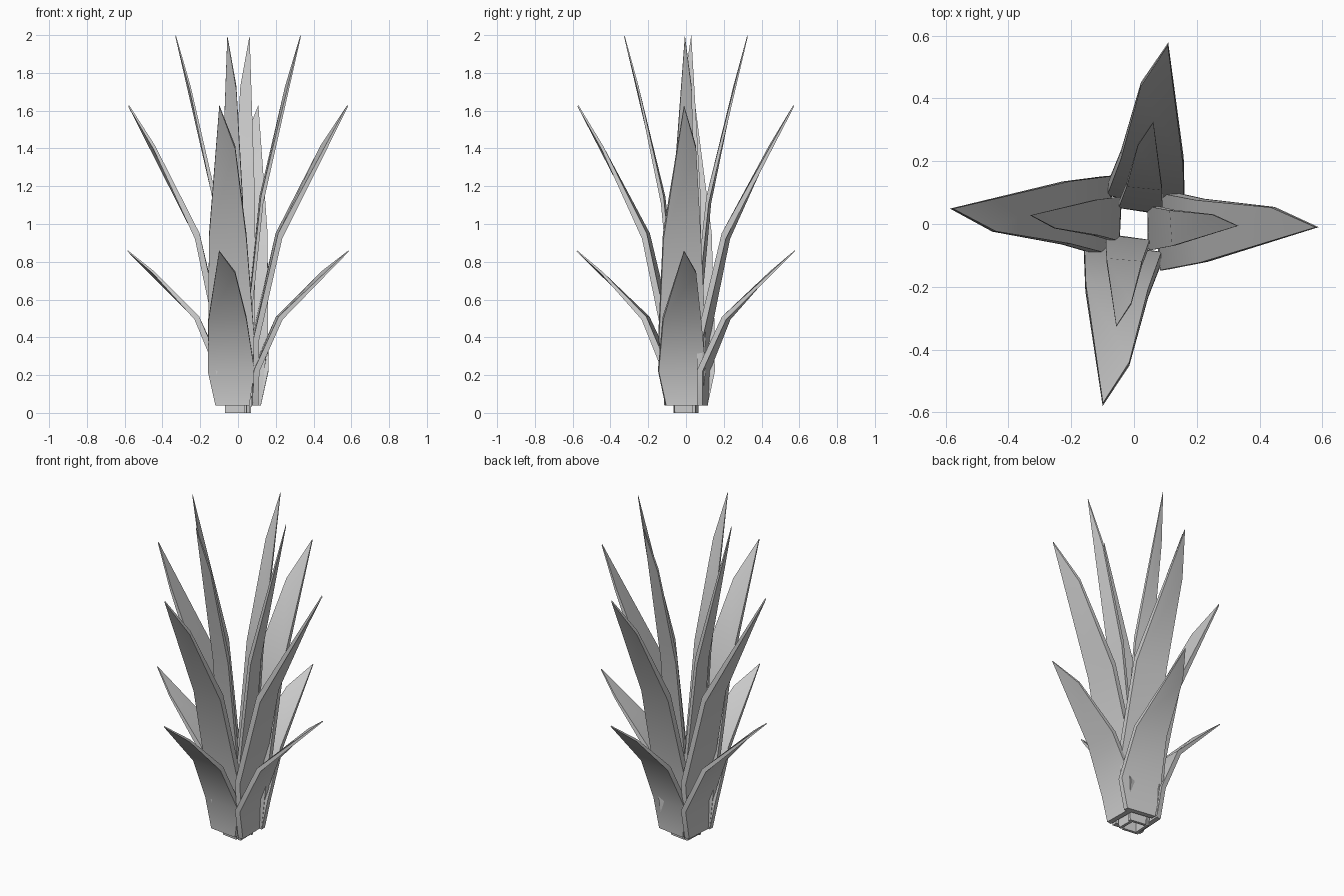
import bpy, bmesh, math

if "Cube" in bpy.data.objects:
    bpy.data.objects.remove(bpy.data.objects["Cube"])

# Outline of one leaf, facing -y: (x, y, z) of the outer skin and (dy, dz) to the inner skin
LEFT = [(-0.12, -0.09, 0.04, 0.03, 0.0), (-0.16, -0.09, 0.22, 0.03, 0.005),
        (-0.155, -0.215, 0.495, 0.022, 0.015)]
RIGHT = [(0.06, -0.115, 0.04, 0.03, 0.0), (0.088, -0.125, 0.22, 0.035, 0.005),
         (0.045, -0.235, 0.495, 0.025, 0.015), (-0.015, -0.452, 0.74, 0.008, 0.01)]
TIP = (-0.10, -0.58, 0.857, 0.004, 0.004)


def leaf_mesh(name):
    bm = bmesh.new()

    def pair(p):
        x, y, z, dy, dz = p
        return bm.verts.new((x, y, z)), bm.verts.new((x, y + dy, z + dz))

    left = [pair(p) for p in LEFT]
    right = [pair(p) for p in RIGHT]
    tip = pair(TIP)
    # outer and inner skins
    for s in (0, 1):
        for i in range(2):
            bm.faces.new([left[i][s], right[i][s], right[i + 1][s], left[i + 1][s]])
        bm.faces.new([left[2][s], right[2][s], right[3][s]])
        bm.faces.new([left[2][s], right[3][s], tip[s]])
    # rim around the leaf
    loop = left + [tip] + right[::-1]
    for a, b in zip(loop, loop[1:] + loop[:1]):
        bm.faces.new([a[0], b[0], b[1], a[1]])
    bmesh.ops.recalc_face_normals(bm, faces=bm.faces)
    me = bpy.data.meshes.new(name)
    bm.to_mesh(me)
    bm.free()
    return me


# Three tiers of four leaves: (name, width scale, base height, tip height)
TIERS = [("outer_leaf", 1.0, 0.04, 0.86), ("middle_leaf", 0.99, 0.04, 1.63),
         ("inner_leaf", 0.565, 0.0, 2.0)]
ANGLES = [0, 98.8, 179.1, 275]

for name, width, base, top in TIERS:
    for i, angle in enumerate(ANGLES):
        me = leaf_mesh(name)
        a = math.radians(angle)
        for v in me.vertices:
            x, y, z = v.co
            v.co = (width * (x * math.cos(a) - y * math.sin(a)),
                    width * (x * math.sin(a) + y * math.cos(a)),
                    base + (z - 0.04) * (top - base) / 0.821)
        ob = bpy.data.objects.new(f"{name}_{i + 1}", me)
        bpy.context.collection.objects.link(ob)
        bpy.ops.object.select_all(action='DESELECT')
        ob.select_set(True)
        bpy.context.view_layer.objects.active = ob
        bpy.ops.object.shade_smooth_by_angle(angle=math.radians(40))
